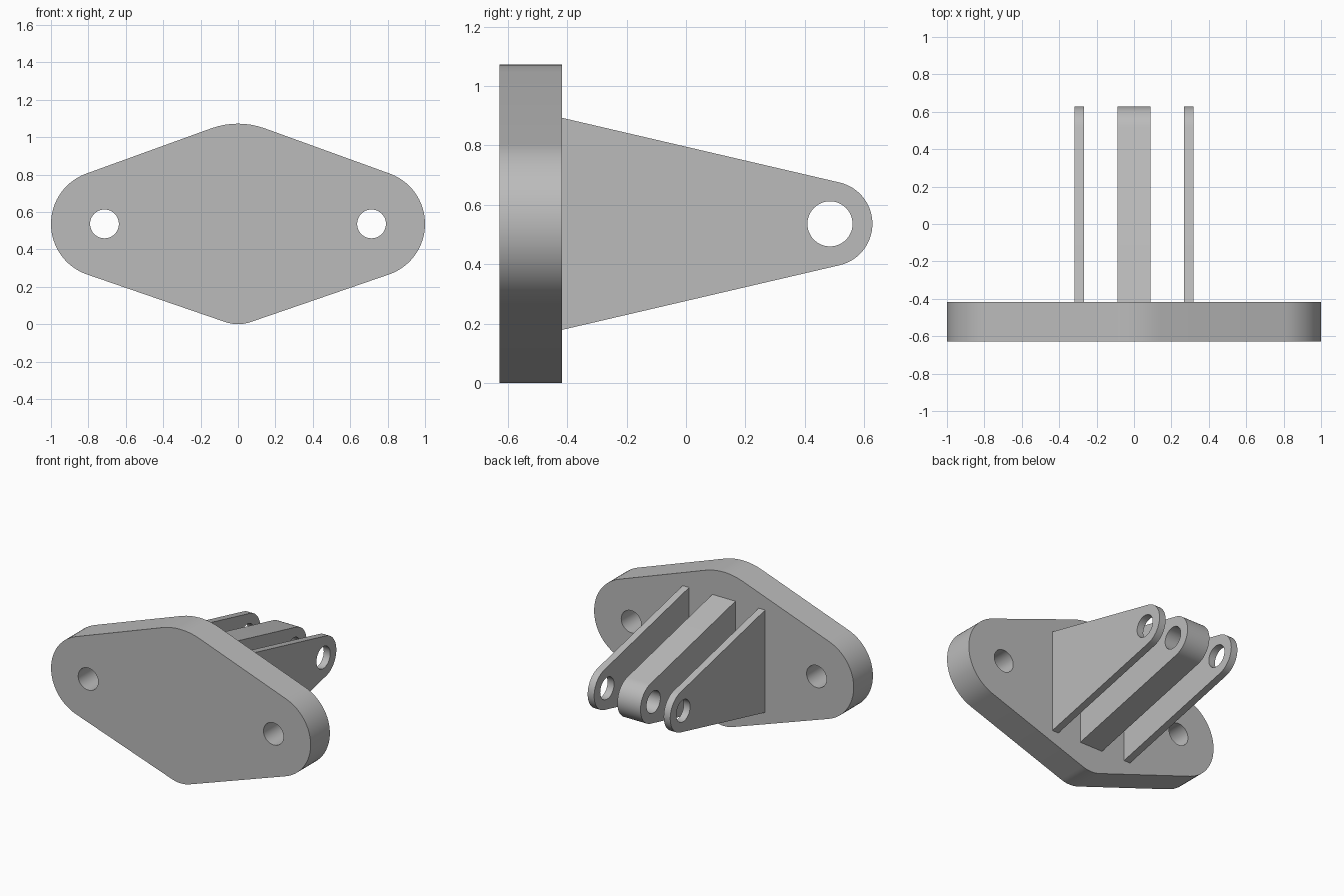
import bpy
import bmesh
from math import acos, atan2, ceil, cos, hypot, pi, radians, sin
from mathutils import Vector

cube = bpy.data.objects.get("Cube")
if cube:
    bpy.data.objects.remove(cube, do_unlink=True)

grey = bpy.data.materials.new("plain grey")
grey.use_nodes = True
colour = (0.5, 0.5, 0.5, 1)
grey.diffuse_color = colour
grey.node_tree.nodes["Principled BSDF"].inputs["Base Color"].default_value = colour

MID_Z = 0.536
FRONT, ROOT = -0.629, -0.417


def tangent_angle(a, b):
    """Outward normal angle of the line touching two circles (u, v, radius)."""
    du, dv = b[0] - a[0], b[1] - a[1]
    return atan2(dv, du) - acos((a[2] - b[2]) / hypot(du, dv))


def rounded_outline(circles):
    """Counter-clockwise outline wrapped round circles; radius 0 is a corner."""
    points = []
    for i, (u, v, r) in enumerate(circles):
        start = tangent_angle(circles[i - 1], circles[i])
        sweep = (tangent_angle(circles[i], circles[(i + 1) % len(circles)]) - start) % (2 * pi)
        steps = ceil(sweep / radians(5)) if r else 0
        for k in range(steps + 1):
            t = start + sweep * k / max(steps, 1)
            points.append((u + r * cos(t), v + r * sin(t)))
    return points


def circle(u, v, r, n=48):
    return [(u + r * cos(2 * pi * k / n), v + r * sin(2 * pi * k / n)) for k in range(n)]


def plate(name, loops, place, depth):
    """Fill an outline with holes, thicken it by depth and shade it."""
    bm = bmesh.new()
    for loop in loops:
        verts = [bm.verts.new(place(u, v)) for u, v in loop]
        for i, vert in enumerate(verts):
            bm.edges.new((verts[i - 1], vert))
    bmesh.ops.triangle_fill(bm, edges=bm.edges[:], use_beauty=True)
    extruded = bmesh.ops.extrude_face_region(bm, geom=bm.faces[:], use_keep_orig=True)
    moved = [g for g in extruded["geom"] if isinstance(g, bmesh.types.BMVert)]
    bmesh.ops.translate(bm, verts=moved, vec=Vector(depth))
    bmesh.ops.recalc_face_normals(bm, faces=bm.faces[:])
    mesh = bpy.data.meshes.new(name)
    bm.to_mesh(mesh)
    bm.free()
    mesh.materials.append(grey)
    obj = bpy.data.objects.new(name, mesh)
    bpy.context.collection.objects.link(obj)
    bpy.ops.object.select_all(action="DESELECT")
    obj.select_set(True)
    bpy.context.view_layer.objects.active = obj
    bpy.ops.object.shade_smooth_by_angle(angle=radians(30))


# Mounting flange: rounded diamond with a bolt hole at each end
BOLT_X, TOP_R, BOTTOM_R = 0.714, 0.42, 0.21
flange = rounded_outline([
    (BOLT_X, 0, 0.286),
    (0, MID_Z - TOP_R, TOP_R),
    (-BOLT_X, 0, 0.286),
    (0, BOTTOM_R - MID_Z, BOTTOM_R),
])
bolt_holes = [circle(side * BOLT_X, 0, 0.077) for side in (-1, 1)]
plate("mounting_flange", [flange] + bolt_holes,
      lambda u, v: (u, FRONT, MID_Z + v), (0, ROOT - FRONT, 0))

# Tapered lugs with a shared pin axis: thick in the middle, thin either side
PIN_Y = 0.485
lug = rounded_outline([(ROOT, 0.357, 0), (ROOT, -0.357, 0), (PIN_Y, 0, 0.143)])
pin_hole = circle(PIN_Y, 0, 0.076)
for name, x, width in (("right_lug", -0.318, 0.05),
                       ("middle_lug", -0.089, 0.178),
                       ("left_lug", 0.268, 0.05)):
    plate(name, [lug, pin_hole], lambda u, v: (x, u, MID_Z + v), (width, 0, 0))
